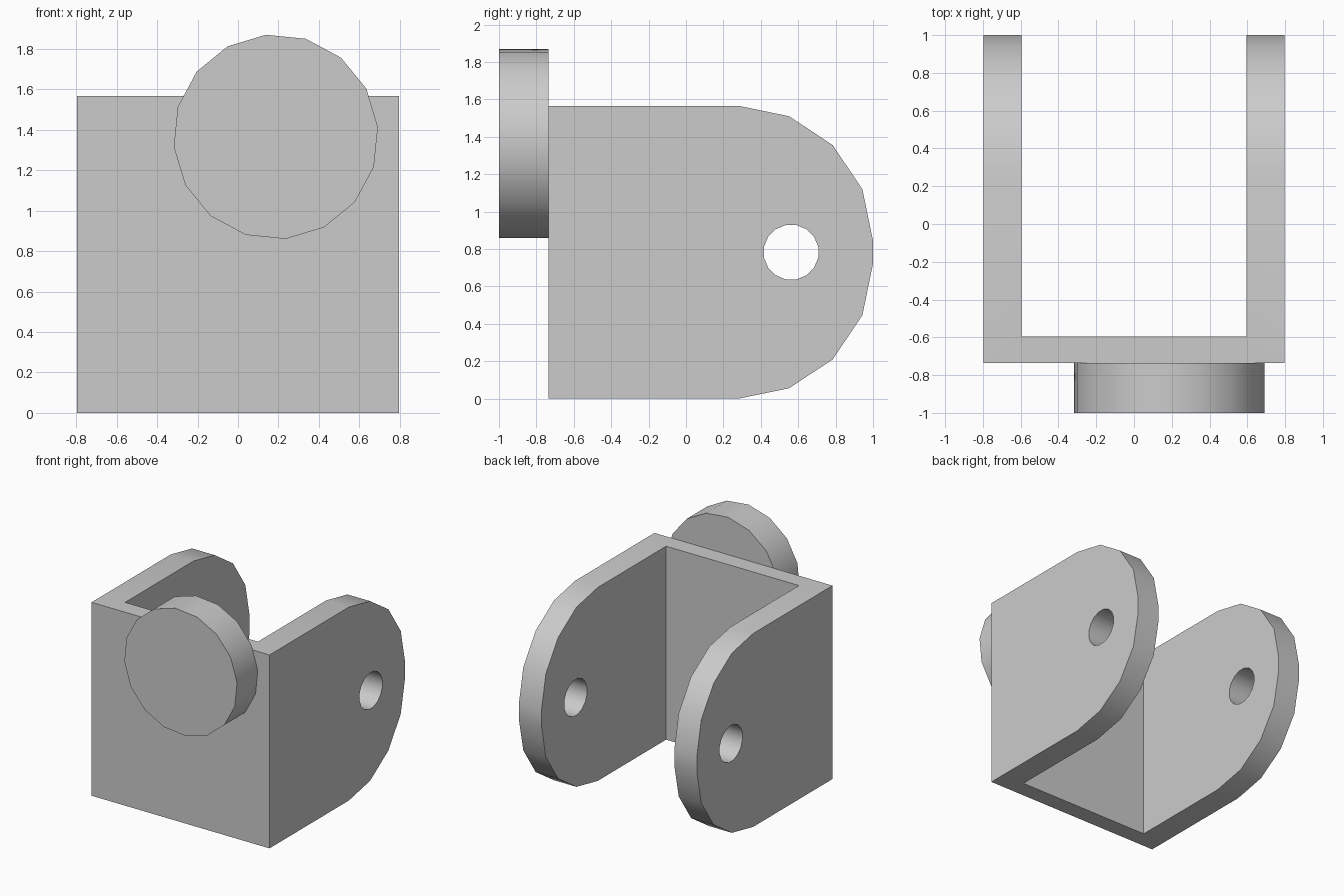
import bpy
import bmesh
import math
from mathutils import Matrix, Vector

if "Cube" in bpy.data.objects:
    bpy.data.objects.remove(bpy.data.objects["Cube"], do_unlink=True)

HALF_WIDTH, INNER = 0.797, 0.595
FRONT, PLATE_BACK = -0.735, -0.595
MID_Z = 0.783

grey = bpy.data.materials.new("plain_grey")
grey.use_nodes = True
colour = (0.6, 0.6, 0.6, 1)
grey.diffuse_color = colour
grey.node_tree.nodes["Principled BSDF"].inputs["Base Color"].default_value = colour


def prism(name, points, depth):
    """Extrude a closed outline of 3D points along the depth vector."""
    bm = bmesh.new()
    face = bm.faces.new([bm.verts.new(p) for p in points])
    top = bmesh.ops.extrude_face_region(bm, geom=[face])
    verts = [v for v in top["geom"] if isinstance(v, bmesh.types.BMVert)]
    bmesh.ops.translate(bm, vec=depth, verts=verts)
    bmesh.ops.recalc_face_normals(bm, faces=bm.faces)
    mesh = bpy.data.meshes.new(name)
    bm.to_mesh(mesh)
    bm.free()
    mesh.materials.append(grey)
    obj = bpy.data.objects.new(name, mesh)
    bpy.context.collection.objects.link(obj)
    return obj


def ring(radius, sides, offset):
    """Corner points of a regular polygon, first corner at offset degrees."""
    angles = [math.radians(offset) + math.tau * i / sides for i in range(sides)]
    return [(radius * math.cos(a), radius * math.sin(a)) for a in angles]


def select(obj):
    bpy.ops.object.select_all(action="DESELECT")
    obj.select_set(True)
    bpy.context.view_layer.objects.active = obj


def cut(obj, cutter):
    cutter.hide_render = True
    mod = obj.modifiers.new("cut", "BOOLEAN")
    mod.operation = "DIFFERENCE"
    mod.solver = "EXACT"
    mod.object = cutter
    select(obj)
    bpy.ops.object.modifier_apply(modifier=mod.name)
    bpy.data.objects.remove(cutter, do_unlink=True)


# Bracket: rounded side profile, symmetric about its middle height
upper = [(FRONT, 0.783), (0.28, 0.783), (0.552, 0.727), (0.785, 0.572),
         (0.943, 0.337), (1.0, 0.06)]
outline = upper + [(y, -z) for y, z in reversed(upper)]
bracket = prism("clevis_bracket",
                [(-HALF_WIDTH, y, MID_Z + z) for y, z in outline],
                Vector((2 * HALF_WIDTH, 0, 0)))

# Open slot between the two ears
slot = [(PLATE_BACK, -1), (2, -1), (2, 3), (PLATE_BACK, 3)]
cut(bracket, prism("slot_cutter", [(-INNER, y, z) for y, z in slot],
                   Vector((2 * INNER, 0, 0))))

# Pin hole through both ears
cut(bracket, prism("pin_hole_cutter",
                   [(-1, 0.562 + y, MID_Z + z) for y, z in ring(0.148, 16, 11.25)],
                   Vector((2, 0, 0))))

# Round boss, off centre on the front plate
boss = prism("front_boss",
             [(0.187 + x, -1, 1.365 + z) for x, z in ring(0.507, 16, 5.5)],
             Vector((0, 1 + FRONT, 0)))

for obj in (bracket, boss):
    select(obj)
    bpy.ops.object.shade_smooth_by_angle(angle=math.radians(30))
